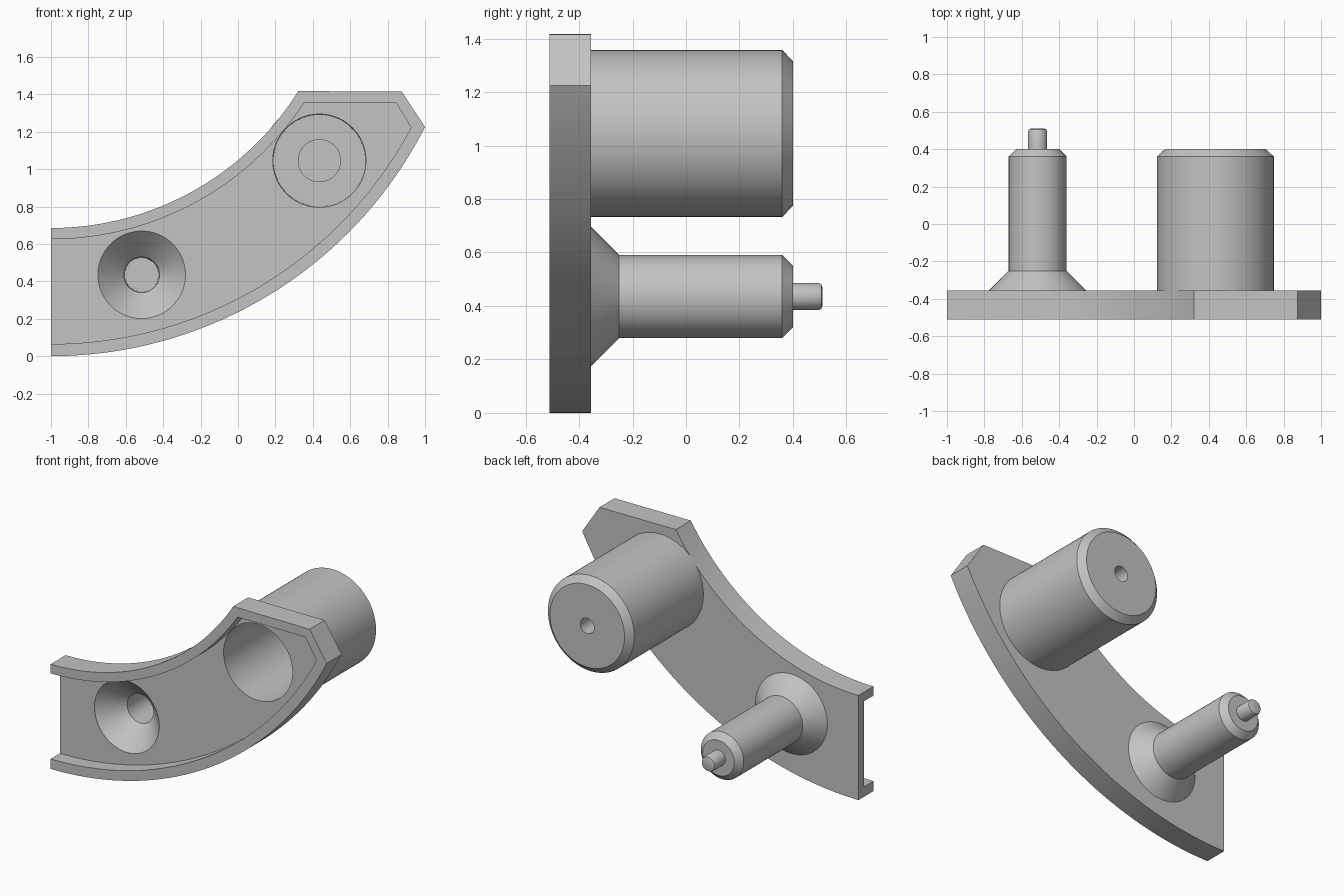
import bpy, bmesh
from math import asin, sin, cos, pi, radians
from mathutils import Matrix, Vector

if "Cube" in bpy.data.objects:
    bpy.data.objects.remove(bpy.data.objects["Cube"])

grey = bpy.data.materials.new("plain_grey")
grey.use_nodes = True
COLOUR = (0.55, 0.55, 0.55, 1)
grey.diffuse_color = COLOUR
grey.node_tree.nodes["Principled BSDF"].inputs["Base Color"].default_value = COLOUR

ARC_X, ARC_Z = -1.0, 2.245            # shared centre of the curved edges
FRONT, WEB, BACK = -0.51, -0.415, -0.355


def finish(name, bm):
    bmesh.ops.remove_doubles(bm, verts=bm.verts, dist=1e-5)
    bmesh.ops.recalc_face_normals(bm, faces=bm.faces)
    mesh = bpy.data.meshes.new(name)
    bm.to_mesh(mesh)
    bm.free()
    mesh.materials.append(grey)
    obj = bpy.data.objects.new(name, mesh)
    bpy.context.collection.objects.link(obj)
    return obj


def activate(obj):
    bpy.ops.object.select_all(action='DESELECT')
    obj.select_set(True)
    bpy.context.view_layer.objects.active = obj


def smooth(obj):
    activate(obj)
    bpy.ops.object.shade_smooth_by_angle(angle=radians(25))


def arc(radius, x_end, steps=64):
    """Points from the straight end of the arm up to x_end."""
    sweep = asin((x_end - ARC_X) / radius)
    return [(ARC_X + radius * sin(sweep * i / steps),
             ARC_Z - radius * cos(sweep * i / steps)) for i in range(steps + 1)]


def slab(name, outline, y0, y1):
    bm = bmesh.new()
    face = bm.faces.new([bm.verts.new((x, y0, z)) for x, z in outline])
    out = bmesh.ops.extrude_face_region(bm, geom=[face])["geom"]
    moved = [v for v in out if isinstance(v, bmesh.types.BMVert)]
    bmesh.ops.translate(bm, verts=moved, vec=(0, y1 - y0, 0))
    return finish(name, bm)


def lathe(name, x, z, profile, steps=96):
    """Revolve (radius, y) points round an axis running front to back."""
    bm = bmesh.new()
    verts = [bm.verts.new((r, y, 0)) for r, y in profile]
    edges = [bm.edges.new(pair) for pair in zip(verts, verts[1:])]
    bmesh.ops.spin(bm, geom=verts + edges, cent=(0, 0, 0), axis=(0, 1, 0),
                   angle=2 * pi, steps=steps, use_merge=True)
    bmesh.ops.transform(bm, matrix=Matrix.Translation(Vector((x, 0, z))), verts=bm.verts)
    return finish(name, bm)


def cut(target, cutter):
    mod = target.modifiers.new("cut", 'BOOLEAN')
    mod.operation = 'DIFFERENCE'
    mod.solver = 'EXACT'
    mod.object = cutter
    activate(target)
    bpy.ops.object.modifier_apply(modifier=mod.name)
    bpy.data.objects.remove(cutter)


# Curved arm with a clipped tip
arm = slab("curved_arm", arc(2.245, 1.0) + [(0.875, 1.415)] + arc(1.56, 0.322)[::-1],
           FRONT, BACK)

# Front pocket, open at the straight end, leaving a thin rim
pocket = slab("pocket_cutter",
              [(-1.1, 0.065)] + arc(2.18, 0.925) + [(0.845, 1.355)]
              + arc(1.62, 0.354)[::-1] + [(-1.1, 0.625)], FRONT - 0.1, WEB)
cut(arm, pocket)

# Openings into the hollow posts
WIDE, SLIM = (0.435, 1.045), (-0.515, 0.435)
for (x, z), radius in ((WIDE, 0.249), (SLIM, 0.234)):
    cut(arm, lathe("hole_cutter", x, z, [(0, WEB - 0.03), (radius, WEB - 0.03),
                                         (radius, BACK + 0.1), (0, BACK + 0.1)]))
smooth(arm)

# Wide hollow post with a small blind hole in its end and a boss inside
smooth(lathe("wide_post", *WIDE, [
    (0, 0.27), (0.05, 0.27), (0.05, 0.4), (0.27, 0.4), (0.3125, 0.36),
    (0.3125, BACK), (0.25, WEB), (0.245, 0.34), (0.115, 0.34), (0.115, 0.2), (0, 0.2)]))

# Slim hollow post with flared foot and end pin
smooth(lathe("slim_post", *SLIM, [
    (0, 0.51), (0.035, 0.51), (0.046, 0.506), (0.051, 0.495), (0.051, 0.4),
    (0.115, 0.4), (0.155, 0.36), (0.155, -0.25), (0.26, BACK),
    (0.235, WEB), (0.095, -0.275), (0.09, 0.34), (0, 0.34)]))
